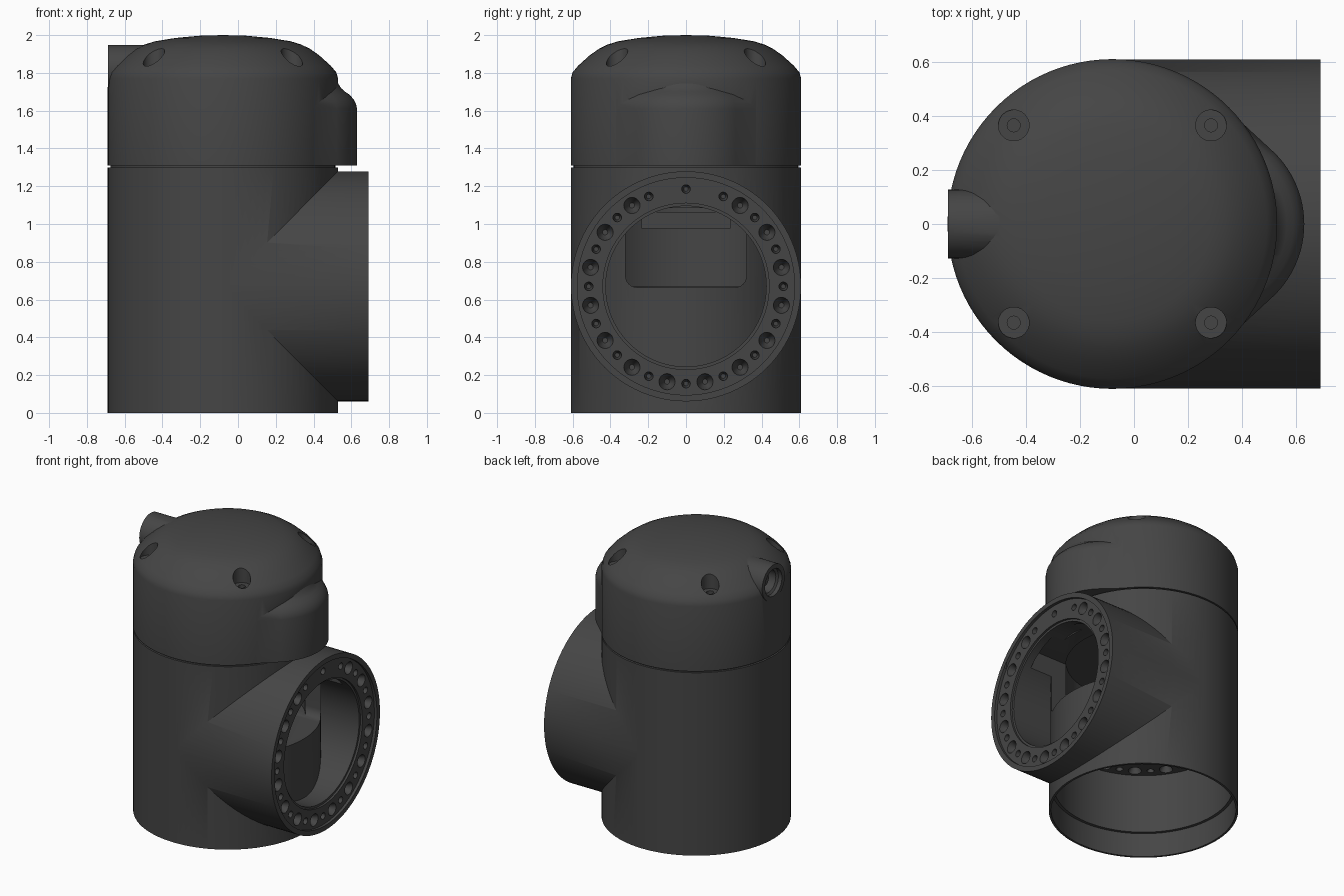
import bpy, bmesh, math
from mathutils import Matrix, Vector

if "Cube" in bpy.data.objects:
    bpy.data.objects.remove(bpy.data.objects["Cube"])

AX = -0.08          # x of the vertical axis
CZ = 0.67           # height of the side tube axis
TO_X = Matrix.Rotation(math.pi / 2, 4, 'Y')   # turns local z towards +x
T = Matrix.Translation
UP = T((AX, 0, 0))
SIDE = T((0, 0, CZ)) @ TO_X

dark = bpy.data.materials.new("dark_grey")
dark.diffuse_color = (0.06, 0.06, 0.06, 1)
dark.use_nodes = True
dark.node_tree.nodes["Principled BSDF"].inputs["Base Color"].default_value = dark.diffuse_color


def revolve(bm, profile, matrix, n):
    """Closed solid of revolution; profile = (radius, height), starts and ends at radius 0."""
    rings = []
    for r, h in profile:
        count = n if r > 0 else 1
        rings.append([bm.verts.new(matrix @ Vector((r * math.cos(2 * math.pi * i / n),
                      r * math.sin(2 * math.pi * i / n), h))) for i in range(count)])
    for a, b in zip(rings, rings[1:]):
        for i in range(n):
            j = (i + 1) % n
            f = [a[i % len(a)], a[j % len(a)], b[j % len(b)], b[i % len(b)]]
            bm.faces.new(list(dict.fromkeys(f)))


def finish(name, bm):
    bmesh.ops.recalc_face_normals(bm, faces=bm.faces)
    me = bpy.data.meshes.new(name)
    bm.to_mesh(me)
    bm.free()
    ob = bpy.data.objects.new(name, me)
    bpy.context.collection.objects.link(ob)
    me.materials.append(dark)
    return ob


def lathe(name, profile, matrices, n=96):
    bm = bmesh.new()
    for m in matrices:
        revolve(bm, profile, m, n)
    return finish(name, bm)


def combine(ob, tool, op):
    mod = ob.modifiers.new(op, 'BOOLEAN')
    mod.operation, mod.object, mod.solver = op, tool, 'EXACT'
    bpy.context.view_layer.objects.active = ob
    bpy.ops.object.modifier_apply(modifier=mod.name)
    bpy.data.objects.remove(tool)


def smooth(ob):
    bpy.ops.object.select_all(action='DESELECT')
    ob.select_set(True)
    bpy.context.view_layer.objects.active = ob
    bpy.ops.object.shade_smooth_by_angle(angle=math.radians(30))


# Housing: upright cylinder merged with the side tube
housing = lathe("housing", [(0, 0), (0.61, 0), (0.61, 1.3), (0.595, 1.3), (0.595, 1.33), (0, 1.33)], [UP])
combine(housing, lathe("tube", [(0, -0.06), (0.609, -0.06), (0.609, 0.69), (0, 0.69)], [SIDE]), 'UNION')

# Stepped bottom socket, inner flange and upper chamber
combine(housing, lathe("socket", [(0, -0.1), (0.595, -0.1), (0.595, 0.17), (0.575, 0.17),
        (0.575, 0.59), (0.42, 0.59), (0.42, CZ), (0.5, CZ), (0.5, 1.1), (0, 1.1)], [UP]), 'DIFFERENCE')

# Side opening with recessed flange; the socket wall bulges into it
opening = lathe("opening", [(0, 0.1), (0.425, 0.1), (0.425, 0.655), (0.44, 0.655), (0.44, 0.67),
                (0.575, 0.67), (0.575, 0.8), (0, 0.8)], [SIDE])
combine(opening, lathe("wall", [(0, -0.5), (0.6, -0.5), (0.6, 2), (0, 2)], [UP]), 'DIFFERENCE')
combine(housing, opening, 'DIFFERENCE')

# Window from the side opening to the chamber, with rounded lower corners
bm = bmesh.new()
bmesh.ops.create_cube(bm, size=1, matrix=T((0.4, 0, 0.875)) @ Matrix.Diagonal((0.4, 0.64, 0.42, 1)))
low = [e for e in bm.edges if all(v.co.z < 0.7 for v in e.verts)
       and abs(e.verts[0].co.y - e.verts[1].co.y) < 1e-4]
bmesh.ops.bevel(bm, geom=low, offset=0.06, segments=6, profile=0.5, affect='EDGES')
combine(housing, finish("window", bm), 'DIFFERENCE')

# Bolt circles on both flanges: wide countersinks between narrow holes
for face in (T((0.67, 0, CZ)) @ TO_X, T((AX, 0, 0.59)) @ Matrix.Rotation(math.pi, 4, 'X')):
    bm = bmesh.new()
    for k in range(32):
        if k in (15, 17):       # no wide hole beside the top one
            continue
        spot = face @ Matrix.Rotation(k * math.pi / 16, 4, 'Z') @ T((0.515, 0, 0))
        r, inner = (0.043, 0.014) if k % 2 else (0.023, 0.012)
        revolve(bm, [(0, -0.055), (inner, -0.055), (r, -0.005), (r, 0.01), (0, 0.01)], spot, 20)
    combine(housing, finish("bolt_holes", bm), 'DIFFERENCE')
smooth(housing)

# Block seen inside the chamber
bm = bmesh.new()
bmesh.ops.create_cube(bm, size=1, matrix=T((-0.2, 0, 1.02)) @ Matrix.Diagonal((0.5, 0.47, 0.085, 1)))
finish("chamber_block", bm)

# Domed cap
cap = lathe("cap", [(0, 1.31), (0.61, 1.31), (0.61, 1.77), (0.6, 1.803), (0.572, 1.837), (0.51, 1.893),
            (0.46, 1.928), (0.415, 1.95), (0.36, 1.967), (0.25, 1.985), (0.12, 1.997), (0, 2)], [UP])

# Front bulge of the cap: lofted outline, rounded over at the top
bm = bmesh.new()
rings = []
for inset, z in ((0, 1.31), (0, 1.61), (0.005, 1.635), (0.018, 1.66), (0.04, 1.685),
                 (0.065, 1.702), (0.085, 1.72), (0.1, 1.745), (0.115, 1.78)):
    r = 0.37 - inset
    pts = [(0.26 + r * math.cos(a), r * math.sin(a))
           for a in (math.radians(-45 + 90 * i / 24) for i in range(25))]
    q = 0.7071 * inset
    pts += [(0.345 - q, 0.425 - q), (0, 0.3), (0, -0.3), (0.345 - q, -0.425 + q)]
    rings.append([bm.verts.new((x, y, z)) for x, y in pts])
for a, b in zip(rings, rings[1:]):
    for i in range(len(a)):
        j = (i + 1) % len(a)
        bm.faces.new((a[i], a[j], b[j], b[i]))
bm.faces.new(rings[0])
bm.faces.new(rings[-1])
combine(cap, finish("bulge", bm), 'UNION')

# Cable connector at the back of the cap
PLUG = T((0, 0, 1.82)) @ TO_X
combine(cap, lathe("plug", [(0, -0.688), (0.127, -0.688), (0.127, -0.3), (0, -0.3)], [PLUG], 48), 'UNION')
combine(cap, lathe("plug_bore", [(0, -0.8), (0.095, -0.8), (0.095, -0.66), (0.08, -0.65),
        (0.08, -0.56), (0, -0.56)], [PLUG], 48), 'DIFFERENCE')

# Four counterbored screw wells
wells = [T((AX + sx * 0.365, sy * 0.365, 0)) for sx in (-1, 1) for sy in (-1, 1)]
combine(cap, lathe("wells", [(0, 1.79), (0.024, 1.79), (0.024, 1.825), (0.057, 1.825),
        (0.057, 2.1), (0, 2.1)], wells, 30), 'DIFFERENCE')
smooth(cap)

# Contact pin inside the connector
smooth(lathe("connector_pin", [(0, -0.62), (0.045, -0.62), (0.045, -0.5), (0, -0.5)], [PLUG], 32))
